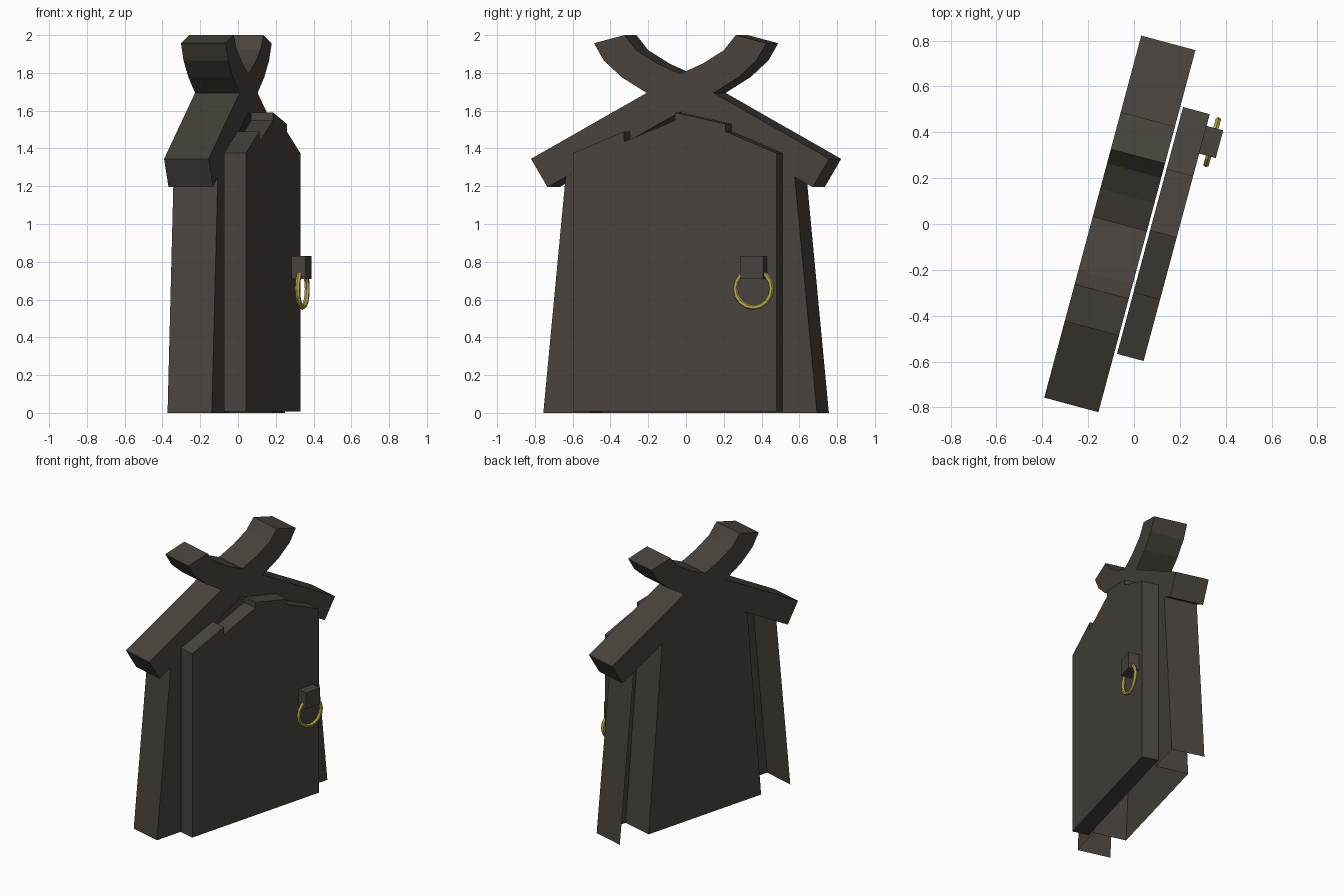
import bpy, bmesh, math
from mathutils import Matrix

if "Cube" in bpy.data.objects:
    bpy.data.objects.remove(bpy.data.objects["Cube"])

# Whole model is turned: local x runs along the width, local -y is the front face
TURN = Matrix.Rotation(math.radians(75), 4, 'Z')
MID = -0.0155           # centre of the wall and beams along the width
FRONT, BACK = -0.0615, 0.181


def material(name, rgb):
    m = bpy.data.materials.new(name)
    m.diffuse_color = (*rgb, 1)
    m.use_nodes = True
    m.node_tree.nodes["Principled BSDF"].inputs["Base Color"].default_value = m.diffuse_color
    return m


wood = material("dark_wood", (0.066, 0.056, 0.046))
brass = material("brass", (0.50, 0.40, 0.08))


def finish(bm, name, mat):
    bmesh.ops.recalc_face_normals(bm, faces=bm.faces[:])
    bm.transform(TURN)
    me = bpy.data.meshes.new(name)
    bm.to_mesh(me)
    bm.free()
    me.materials.append(mat)
    ob = bpy.data.objects.new(name, me)
    bpy.context.collection.objects.link(ob)
    return ob


def slab(name, profile, y0, y1, mat=wood):
    """Solid made from a width/height profile between two depths."""
    bm = bmesh.new()
    a = [bm.verts.new((x, y0, z)) for x, z in profile]
    b = [bm.verts.new((x, y1, z)) for x, z in profile]
    bm.faces.new(a)
    bm.faces.new(b[::-1])
    n = len(a)
    for i in range(n):
        j = (i + 1) % n
        bm.faces.new((a[i], b[i], b[j], a[j]))
    return finish(bm, name, mat)


# Crossed roof beams with curved horns
beam = [(-0.727, 1.195), (0.185, 1.695), (0.32, 1.777), (0.418, 1.865), (0.472, 1.957),
        (0.305, 2.0), (0.24, 1.92), (0.125, 1.85), (0, 1.795), (-0.817, 1.345)]
for side, label in ((1, "left"), (-1, "right")):
    slab(label + "_roof_beam", [(MID + side * x, z) for x, z in beam], FRONT - 0.001, BACK + 0.001)

# Hollow wall: front sheet round a doorway, outer sides, and a recess box, open behind and below
outer = [(-0.75, 0), (-0.617, 1.36), (0, 1.70), (0.617, 1.36), (0.75, 0)]
hole = [(-0.495, 0), (-0.375, 1.385), (0, 1.63), (0.375, 1.385), (0.495, 0)]
bm = bmesh.new()


def row(points, y):
    return [bm.verts.new((MID + x, y, z)) for x, z in points]


of, ob_, hf, hb = row(outer, FRONT), row(outer, BACK), row(hole, FRONT), row(hole, BACK - 0.002)
for p, q in ((of, ob_), (of, hf), (hf, hb)):
    for i in range(4):
        bm.faces.new((p[i], p[i + 1], q[i + 1], q[i]))
bm.faces.new(hb)
finish(bm, "wall_shell", wood)

# Door of four planks with uneven sloping tops
x0, w = -0.566, 0.2785
for i, (za, zb) in enumerate(((1.375, 1.49), (1.435, 1.548), (1.59, 1.53), (1.49, 1.375))):
    a, b = x0 + i * w, x0 + (i + 1) * w
    slab("door_plank_%d" % (i + 1), [(a, 0.008), (b, 0.008), (b, zb), (a, za)], -0.195, -0.075)

# Handle block and hanging ring
slab("handle_block", [(0.37, 0.71), (0.495, 0.71), (0.495, 0.83), (0.37, 0.83)], -0.27, -0.19)
bm = bmesh.new()
R, r, N, M = 0.099, 0.0135, 16, 6
rings = []
for i in range(N):
    t = 2 * math.pi * i / N
    rings.append([])
    for k in range(M):
        s = 2 * math.pi * k / M
        d = R + r * math.cos(s)
        rings[-1].append(bm.verts.new((0.433 + d * math.cos(t), -0.237 + r * math.sin(s),
                                       0.657 + d * math.sin(t))))
for i in range(N):
    p, q = rings[i], rings[(i + 1) % N]
    for k in range(M):
        l = (k + 1) % M
        bm.faces.new((p[k], p[l], q[l], q[k]))
finish(bm, "door_ring", brass)
